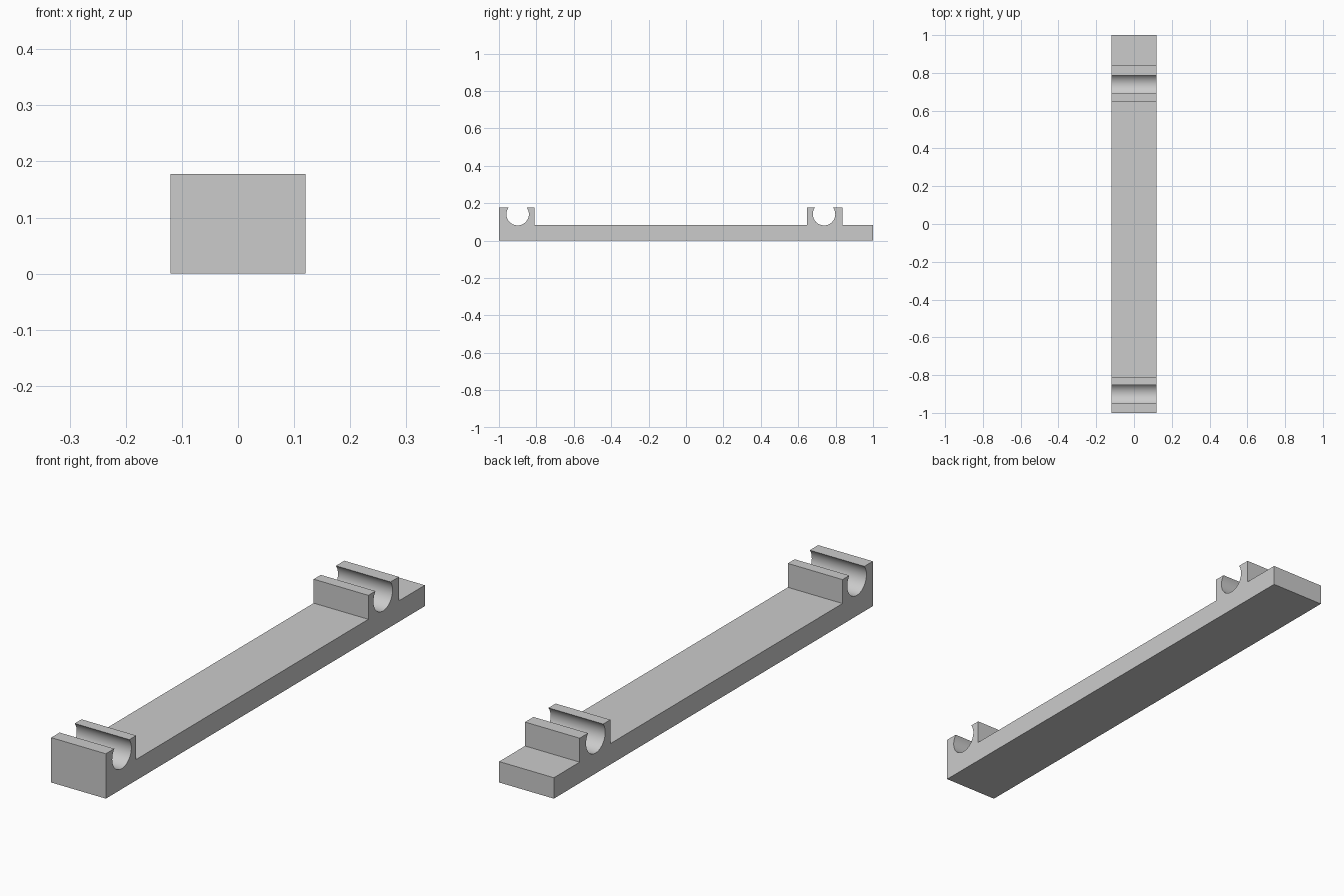
import bpy, bmesh, math

if "Cube" in bpy.data.objects:
    bpy.data.objects.remove(bpy.data.objects["Cube"], do_unlink=True)

HALF_WIDTH = 0.12
BASE_TOP, BLOCK_TOP = 0.083, 0.178
SLOT_Z, SLOT_R = 0.141, 0.06
SEGMENTS = 40


def clip_slot(center_y):
    """Open round channel, from its front lip under and up to its back lip."""
    lip = math.asin((BLOCK_TOP - SLOT_Z) / SLOT_R)
    start, sweep = math.pi - lip, math.pi + 2 * lip
    angles = [start + sweep * i / SEGMENTS for i in range(SEGMENTS + 1)]
    return [(center_y + SLOT_R * math.cos(a), SLOT_Z + SLOT_R * math.sin(a))
            for a in angles]


# Side profile: bar with a clip block at the front and one near the back
profile = [(-1, 0), (-1, BLOCK_TOP)]
profile += clip_slot(-0.9)
profile += [(-0.81, BLOCK_TOP), (-0.81, BASE_TOP),
            (0.646, BASE_TOP), (0.646, BLOCK_TOP)]
profile += clip_slot(0.738)
profile += [(0.838, BLOCK_TOP), (0.838, BASE_TOP), (1, BASE_TOP), (1, 0)]

# Extrude the profile across the width
bm = bmesh.new()
side = bm.faces.new([bm.verts.new((-HALF_WIDTH, y, z)) for y, z in profile])
extruded = bmesh.ops.extrude_face_region(bm, geom=[side], use_keep_orig=True)
moved = [g for g in extruded["geom"] if isinstance(g, bmesh.types.BMVert)]
bmesh.ops.translate(bm, verts=moved, vec=(2 * HALF_WIDTH, 0, 0))
bmesh.ops.recalc_face_normals(bm, faces=bm.faces)
mesh = bpy.data.meshes.new("clip_bar")
bm.to_mesh(mesh)
bm.free()
bar = bpy.data.objects.new("clip_bar", mesh)
bpy.context.collection.objects.link(bar)

# Plain grey material
grey = bpy.data.materials.new("light_grey")
grey.use_nodes = True
color = (0.6, 0.6, 0.6, 1)
grey.diffuse_color = color
grey.node_tree.nodes["Principled BSDF"].inputs["Base Color"].default_value = color
mesh.materials.append(grey)

# Smooth channels, sharp edges elsewhere
bpy.ops.object.select_all(action="DESELECT")
bar.select_set(True)
bpy.context.view_layer.objects.active = bar
bpy.ops.object.shade_smooth_by_angle(angle=math.radians(30))
